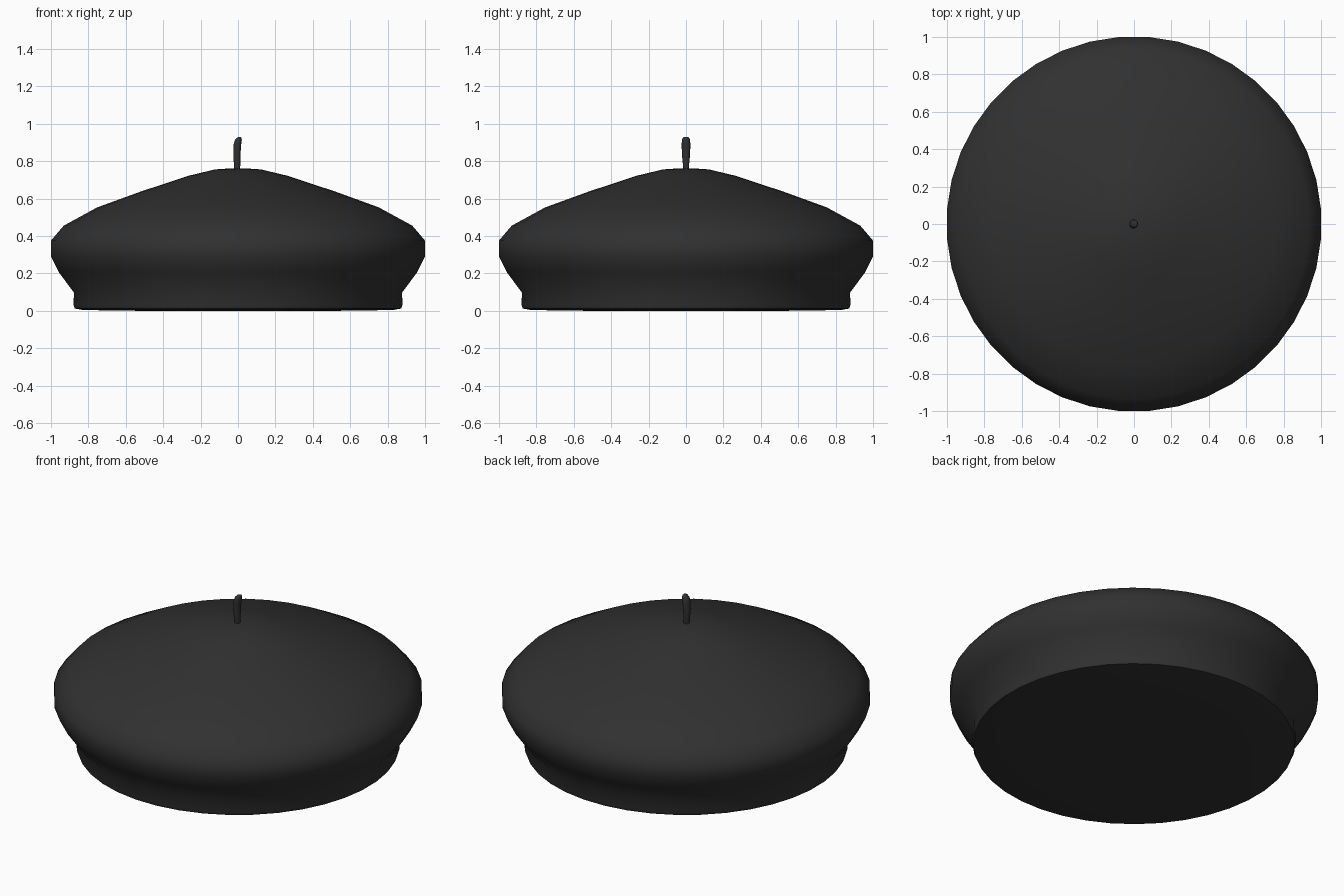
import bpy, bmesh, math

if "Cube" in bpy.data.objects:
    bpy.data.objects.remove(bpy.data.objects["Cube"])

felt = bpy.data.materials.new("charcoal_felt")
felt.diffuse_color = (0.03, 0.03, 0.03, 1)
felt.use_nodes = True
felt.node_tree.nodes["Principled BSDF"].inputs["Base Color"].default_value = felt.diffuse_color


def loft(name, rings, sides, offset):
    """Skin a stack of rings (cx, rx, ry, z) from bottom to top and cap both ends."""
    bm = bmesh.new()
    loops = []
    for cx, rx, ry, z in rings:
        loops.append([bm.verts.new((cx + rx * math.cos(2 * math.pi * (i + offset) / sides),
                                    ry * math.sin(2 * math.pi * (i + offset) / sides), z))
                      for i in range(sides)])
    for a, b in zip(loops, loops[1:]):
        for i in range(sides):
            j = (i + 1) % sides
            bm.faces.new((a[i], a[j], b[j], b[i]))
    bm.faces.new(loops[0][::-1])
    bm.faces.new(loops[-1])
    bmesh.ops.recalc_face_normals(bm, faces=bm.faces)
    mesh = bpy.data.meshes.new(name)
    bm.to_mesh(mesh)
    bm.free()
    mesh.materials.append(felt)
    obj = bpy.data.objects.new(name, mesh)
    bpy.context.collection.objects.link(obj)
    bpy.ops.object.select_all(action='DESELECT')
    obj.select_set(True)
    bpy.context.view_layer.objects.active = obj
    bpy.ops.object.shade_smooth_by_angle(angle=math.radians(50))
    return obj


# Cap: closed base, upright band, bulging brim and sloping crown
profile = [(0.54, 0.0), (0.83, 0.004), (0.875, 0.012), (0.882, 0.03), (0.88, 0.097),
           (0.96, 0.205), (1.003, 0.29), (1.003, 0.375), (0.935, 0.455),
           (0.755, 0.553), (0.52, 0.638), (0.265, 0.722), (0.122, 0.756), (0.03, 0.762)]
loft("cap", [(0, r, r, z) for r, z in profile], 40, 0.5)

# Stem: short, slightly bent nub on the crown
stem = [(-0.004, 0.016, 0.015, 0.75), (-0.005, 0.018, 0.018, 0.79),
        (-0.006, 0.020, 0.023, 0.84), (-0.003, 0.021, 0.024, 0.89),
        (0.002, 0.019, 0.023, 0.913), (0.007, 0.012, 0.017, 0.926),
        (0.009, 0.005, 0.007, 0.93)]
loft("stem", stem, 12, 0.5)
